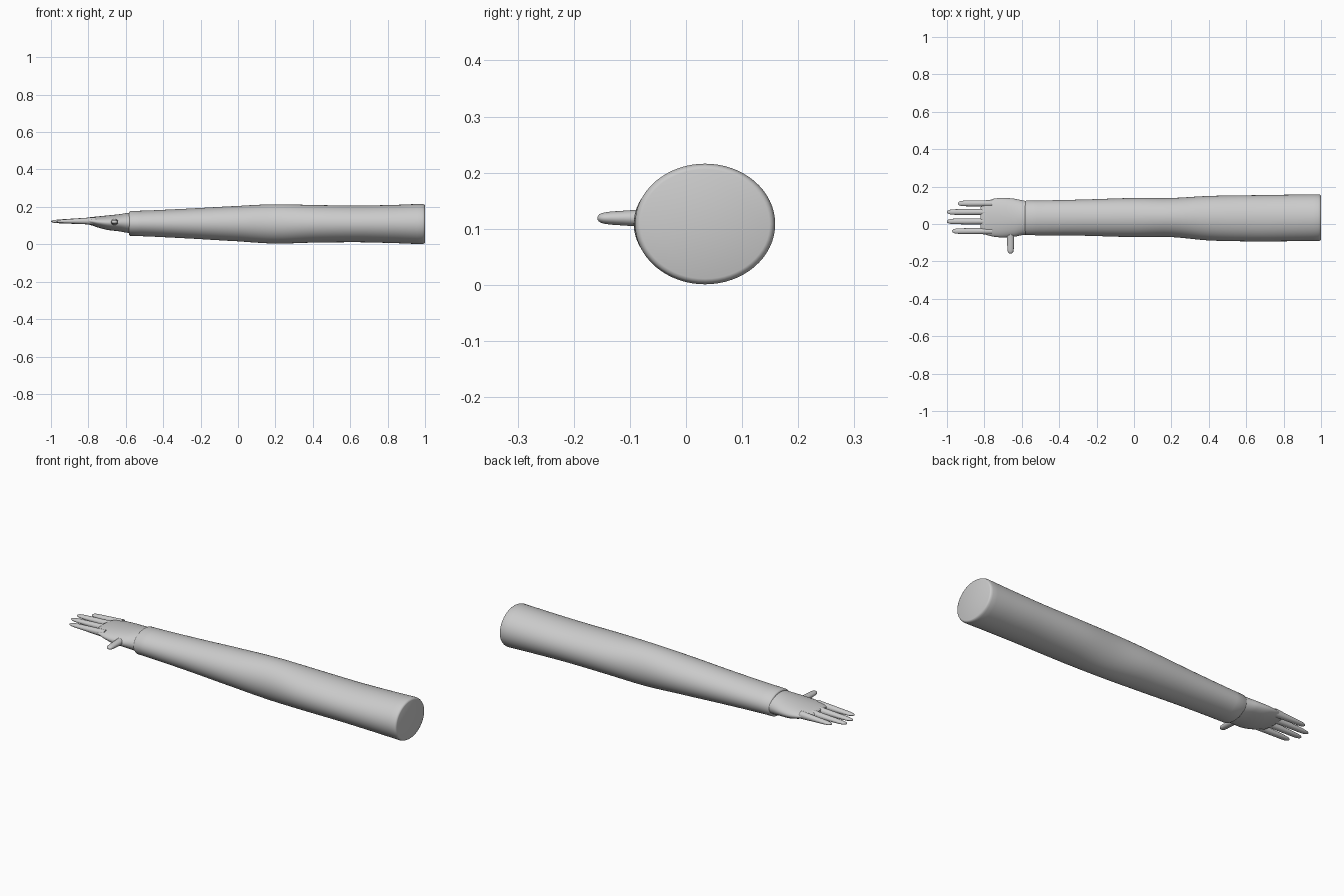
import bpy, bmesh, math
from mathutils import Vector

if "Cube" in bpy.data.objects:
    bpy.data.objects.remove(bpy.data.objects["Cube"])


def spline(rows, steps):
    # Catmull-Rom through the section rows for a soft outline
    out = []
    for i in range(len(rows) - 1):
        a, b = rows[max(i - 1, 0)], rows[i]
        c, d = rows[i + 1], rows[min(i + 2, len(rows) - 1)]
        for s in range(steps):
            t = s / steps
            row = [0.5 * (2*q + (r-p)*t + (2*p-5*q+4*r-u)*t*t + (3*q-p-3*r+u)*t**3)
                   for p, q, r, u in zip(a, b, c, d)]
            row[0] = b[0] + (c[0] - b[0]) * t
            out.append(row)
    return out + [list(rows[-1])]


def loft(name, rows, sides=48, place=lambda v: v):
    # rows: x, y min, y max, z min, z max of an elliptical section
    bm = bmesh.new()
    rings = []
    for x, y0, y1, z0, z1 in rows:
        ring = []
        for k in range(sides):
            a = 2 * math.pi * k / sides
            p = Vector((x, (y0+y1)/2 + (y1-y0)/2*math.cos(a),
                        (z0+z1)/2 + (z1-z0)/2*math.sin(a)))
            ring.append(bm.verts.new(place(p)))
        rings.append(ring)
    for r, q in zip(rings, rings[1:]):
        for k in range(sides):
            n = (k + 1) % sides
            bm.faces.new((r[k], r[n], q[n], q[k]))
    bm.faces.new(rings[0])
    bm.faces.new(rings[-1])
    bmesh.ops.recalc_face_normals(bm, faces=bm.faces)
    mesh = bpy.data.meshes.new(name)
    bm.to_mesh(mesh)
    bm.free()
    ob = bpy.data.objects.new(name, mesh)
    bpy.context.collection.objects.link(ob)
    bpy.ops.object.select_all(action='DESELECT')
    ob.select_set(True)
    bpy.context.view_layer.objects.active = ob
    bpy.ops.object.shade_smooth_by_angle(angle=math.radians(40))
    return ob


# Sleeve: long tapering tube with rounded shoulder end
sleeve = spline([
    (-0.575, -0.060, 0.125, 0.045, 0.178),
    (-0.30, -0.062, 0.130, 0.033, 0.189),
    (0.00, -0.070, 0.139, 0.016, 0.205),
    (0.20, -0.070, 0.139, 0.004, 0.214),
    (0.40, -0.088, 0.150, 0.009, 0.210),
    (0.65, -0.093, 0.154, 0.011, 0.207),
    (0.85, -0.092, 0.157, 0.006, 0.211),
    (0.985, -0.091, 0.159, 0.001, 0.216)], 5)
sleeve += [(0.993, -0.089, 0.157, 0.003, 0.214),
           (0.998, -0.086, 0.154, 0.006, 0.211),
           (1.000, -0.081, 0.149, 0.011, 0.206)]
cuff = [(-0.582, -0.054, 0.119, 0.051, 0.172), (-0.580, -0.057, 0.122, 0.048, 0.175)]
loft("sleeve", cuff + sleeve, 64)

# Hand: flattening palm
palm = spline([
    (-0.56, -0.056, 0.121, 0.058, 0.170),
    (-0.60, -0.060, 0.127, 0.063, 0.166),
    (-0.64, -0.068, 0.135, 0.070, 0.160),
    (-0.70, -0.072, 0.140, 0.077, 0.154),
    (-0.75, -0.068, 0.135, 0.090, 0.149),
    (-0.79, -0.058, 0.121, 0.103, 0.145),
    (-0.81, -0.047, 0.108, 0.107, 0.141),
    (-0.82, -0.030, 0.090, 0.113, 0.136)], 4)
loft("palm", palm)


def digit_rows(start, end, cy, ry, z_base, z_tip, r_base, r_tip):
    # tapering finger with rounded tip
    rows = []
    stations = [0, 0.2, 0.4, 0.6, 0.8, 0.9, 0.95, 0.98, 0.995, 1]
    rounding = [1, 1, 1, 1, 1, 0.92, 0.78, 0.55, 0.3, 0.08]
    for t, f in zip(stations, rounding):
        x = start + (end - start) * t
        cz = z_base + (z_tip - z_base) * t
        rz = (r_base + (r_tip - r_base) * t) * f
        w = ry * (1 - 0.18 * t) * f
        rows.append((x, cy - w, cy + w, cz - rz, cz + rz))
    return rows


# Four fingers
fingers = [("index_finger", -0.038, -0.972), ("middle_finger", 0.014, -1.0),
           ("ring_finger", 0.064, -1.0), ("little_finger", 0.110, -0.942)]
for name, y, tip in fingers:
    loft(name, digit_rows(-0.76, tip, y, 0.0175, 0.125, 0.122, 0.020, 0.008), 24)

# Thumb: sticks out sideways toward the front
loft("thumb", digit_rows(0.04, 0.158, -0.660, 0.020, 0.119, 0.119, 0.018, 0.010), 24,
     place=lambda v: Vector((v.y, -v.x, v.z)))
